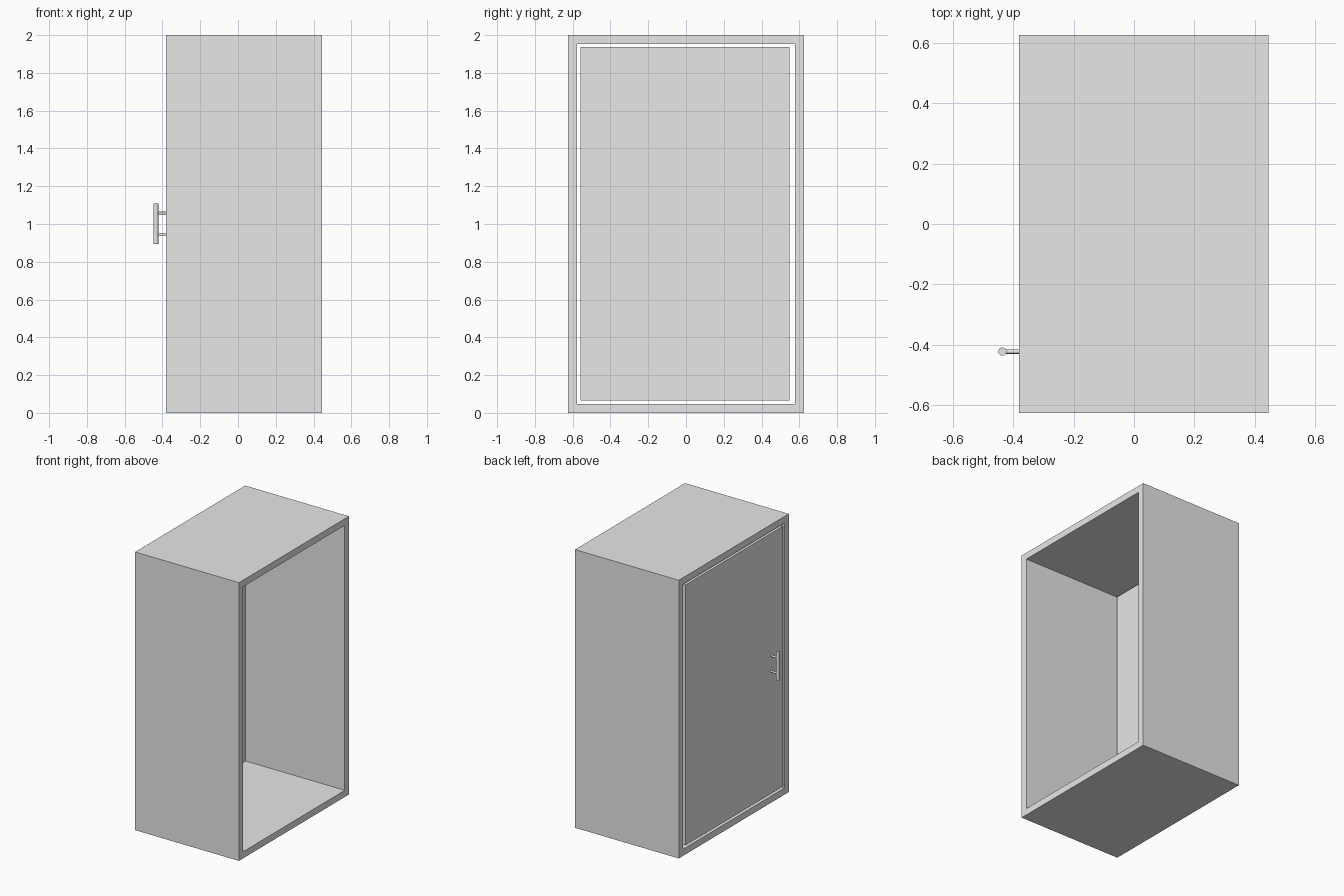
import bpy, bmesh
from mathutils import Matrix, Vector

cube = bpy.data.objects.get("Cube")
if cube:
    bpy.data.objects.remove(cube, do_unlink=True)

grey = bpy.data.materials.new("light_grey")
grey.use_nodes = True
grey.diffuse_color = (0.8, 0.8, 0.8, 1)
grey.node_tree.nodes["Principled BSDF"].inputs["Base Color"].default_value = (0.8, 0.8, 0.8, 1)

BACK, OPEN = -0.38, 0.445      # x of the door side and of the open side
HALF, HEIGHT, WALL = 0.625, 2.0, 0.048


def finish(name, bm):
    bmesh.ops.recalc_face_normals(bm, faces=bm.faces)
    mesh = bpy.data.meshes.new(name)
    bm.to_mesh(mesh)
    bm.free()
    mesh.materials.append(grey)
    obj = bpy.data.objects.new(name, mesh)
    bpy.context.collection.objects.link(obj)
    return obj


def box(name, low, high):
    low, high = Vector(low), Vector(high)
    bm = bmesh.new()
    bmesh.ops.create_cube(bm, size=1, matrix=Matrix.Translation((low + high) / 2)
                          @ Matrix.Diagonal((high - low).to_4d()))
    return finish(name, bm)


def rod(name, start, end, radius):
    start, end = Vector(start), Vector(end)
    axis = end - start
    turn = axis.to_track_quat('Z', 'Y').to_matrix().to_4x4()
    bm = bmesh.new()
    bmesh.ops.create_cone(bm, cap_ends=True, segments=32, radius1=radius, radius2=radius,
                          depth=axis.length, matrix=Matrix.Translation((start + end) / 2) @ turn)
    for face in bm.faces:
        face.smooth = len(face.verts) == 4
    for edge in bm.edges:
        edge.smooth = all(f.smooth for f in edge.link_faces)
    return finish(name, bm)


# Cabinet shell: a rectangular tube running along x
bm = bmesh.new()
rings = []
for x in (BACK, OPEN):
    for inset in (0, WALL):
        y, low, high = HALF - inset, inset, HEIGHT - inset
        rings.append([bm.verts.new((x, *p)) for p in
                      ((-y, low), (y, low), (y, high), (-y, high))])
outer_a, inner_a, outer_b, inner_b = rings
for first, second in ((outer_a, inner_a), (inner_a, inner_b),
                      (inner_b, outer_b), (outer_b, outer_a)):
    for i in range(4):
        j = (i + 1) % 4
        bm.faces.new((first[i], first[j], second[j], second[i]))
finish("cabinet_shell", bm)

# Door panel, set in the shell with a narrow gap all round
box("door", (BACK, -0.558, 0.066), (BACK + 0.06, 0.548, 1.937))

# Handle: upright bar on two posts
HANDLE_X, HANDLE_Y = -0.435, -0.422
rod("handle_bar", (HANDLE_X, HANDLE_Y, 0.895), (HANDLE_X, HANDLE_Y, 1.108), 0.0135)
for label, z in (("lower", 0.945), ("upper", 1.058)):
    rod(label + "_handle_post", (HANDLE_X, HANDLE_Y, z), (BACK, HANDLE_Y, z), 0.007)
